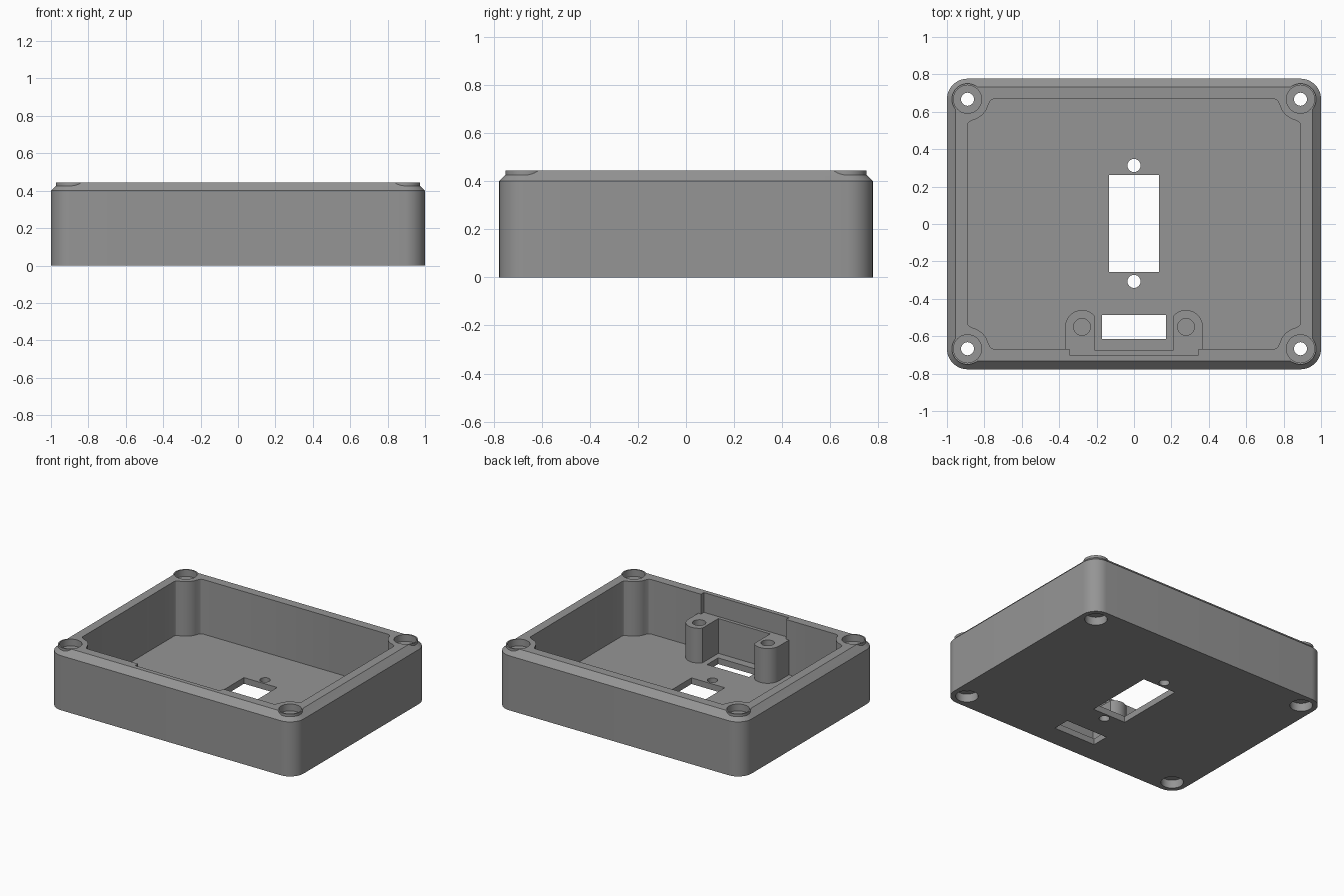
import bpy, bmesh, math

if "Cube" in bpy.data.objects:
    bpy.data.objects.remove(bpy.data.objects["Cube"])

FLOOR, TOP, EDGE = 0.045, 0.445, 0.045     # floor thickness, rim height, rim chamfer
SX, SY = 0.89, 0.667                       # screw centres, also the cavity half sizes

grey = bpy.data.materials.new("enclosure_grey")
grey.diffuse_color = (0.3, 0.3, 0.3, 1)
grey.use_nodes = True
grey.node_tree.nodes["Principled BSDF"].inputs["Base Color"].default_value = grey.diffuse_color


def arc(cx, cy, r, a0, a1, n):
    return [(cx + r * math.cos(math.radians(a0 + (a1 - a0) * i / n)),
             cy + r * math.sin(math.radians(a0 + (a1 - a0) * i / n))) for i in range(n + 1)]


def loft(name, sections):
    """Closed solid through a list of (z, outline)."""
    bm = bmesh.new()
    rings = [[bm.verts.new((x, y, z)) for x, y in pts] for z, pts in sections]
    for a, b in zip(rings, rings[1:]):
        for i in range(len(a)):
            j = (i + 1) % len(a)
            bm.faces.new((a[i], a[j], b[j], b[i]))
    bm.faces.new(rings[0][::-1])
    bm.faces.new(rings[-1])
    bmesh.ops.recalc_face_normals(bm, faces=bm.faces)
    me = bpy.data.meshes.new(name)
    bm.to_mesh(me)
    bm.free()
    me.materials.append(grey)
    ob = bpy.data.objects.new(name, me)
    bpy.context.collection.objects.link(ob)
    return ob


def prism(name, pts, z0, z1):
    return loft(name, [(z0, pts), (z1, pts)])


def rect(x0, x1, y0, y1):
    return [(x0, y0), (x1, y0), (x1, y1), (x0, y1)]


def disc(x, y, r, n=40):
    return arc(x, y, r, 0, 360, n)[:-1]


def rounded(inset):
    pts = []
    for k, (sx, sy) in enumerate([(1, 1), (-1, 1), (-1, -1), (1, -1)]):
        pts += arc(sx * SX, sy * SY, 0.11 - inset, 90 * k, 90 * k + 90, 12)
    return pts


def combine(target, tool, op):
    mod = target.modifiers.new("bool", 'BOOLEAN')
    mod.object, mod.operation, mod.solver = tool, op, 'EXACT'
    bpy.context.view_layer.objects.active = target
    bpy.ops.object.modifier_apply(modifier=mod.name)
    bpy.data.objects.remove(tool)


def cut(target, pts, z0, z1):
    combine(target, prism("cutter", pts, z0, z1), 'DIFFERENCE')


# outer shell with chamfered rim
case = loft("enclosure", [(0, rounded(0)), (TOP - EDGE, rounded(0)), (TOP, rounded(EDGE))])
corners = [(sx * SX, sy * SY) for sx in (-1, 1) for sy in (-1, 1)]

# raised collars breaking through the chamfer
for x, y in corners:
    combine(case, prism("collar", disc(x, y, 0.084), 0.3, TOP), 'UNION')

# cavity, leaving a round pillar in each corner
quarter = [(0.135, 0), (0.124, 0.006)] + arc(0, 0, 0.115, 13, 77, 8) + [(0.006, 0.124), (0, 0.135)]
cavity = []
for sx, sy in [(-1, -1), (1, -1), (1, 1), (-1, 1)]:
    pts = [(sx * (SX - u), sy * (SY - v)) for u, v in quarter]
    cavity += pts[::-1] if sx * sy > 0 else pts
cut(case, cavity, FLOOR, 0.6)

# shallow pocket in the front wall
cut(case, rect(-0.345, 0.345, -0.70, -0.60), FLOOR, 0.6)

# screw holes with a recess at each end
for x, y in corners:
    cut(case, disc(x, y, 0.035, 24), -0.1, 0.6)
    cut(case, disc(x, y, 0.075), -0.1, 0.06)
    cut(case, disc(x, y, 0.075), TOP - 0.05, 0.6)

# floor openings and their fixing holes
cut(case, rect(-0.135, 0.135, -0.257, 0.262), -0.1, 0.2)
cut(case, rect(-0.17, 0.17, -0.615, -0.487), -0.1, 0.2)
for y in (-0.307, 0.313):
    cut(case, disc(0, y, 0.035, 24), -0.1, 0.2)

# two mounting posts with blind holes
parts = [case]
for s, side in ((-1, "left"), (1, "right")):
    outline = [(0.21, -0.705)] + [(0.368, -0.705)] + arc(0.278, -0.55, 0.09, 0, 139, 18)
    post = prism(side + "_mounting_post", [(s * x, y) for x, y in outline], FLOOR - 0.01, 0.30)
    cut(post, disc(s * 0.278, -0.55, 0.045, 28), 0.12, 0.5)
    parts.append(post)

# thin web between the posts
parts.append(prism("post_web", rect(-0.215, 0.215, -0.705, -0.675), FLOOR - 0.01, 0.30))

bpy.ops.object.select_all(action='DESELECT')
for ob in parts:
    ob.select_set(True)
bpy.context.view_layer.objects.active = case
bpy.ops.object.shade_smooth_by_angle(angle=math.radians(30))
